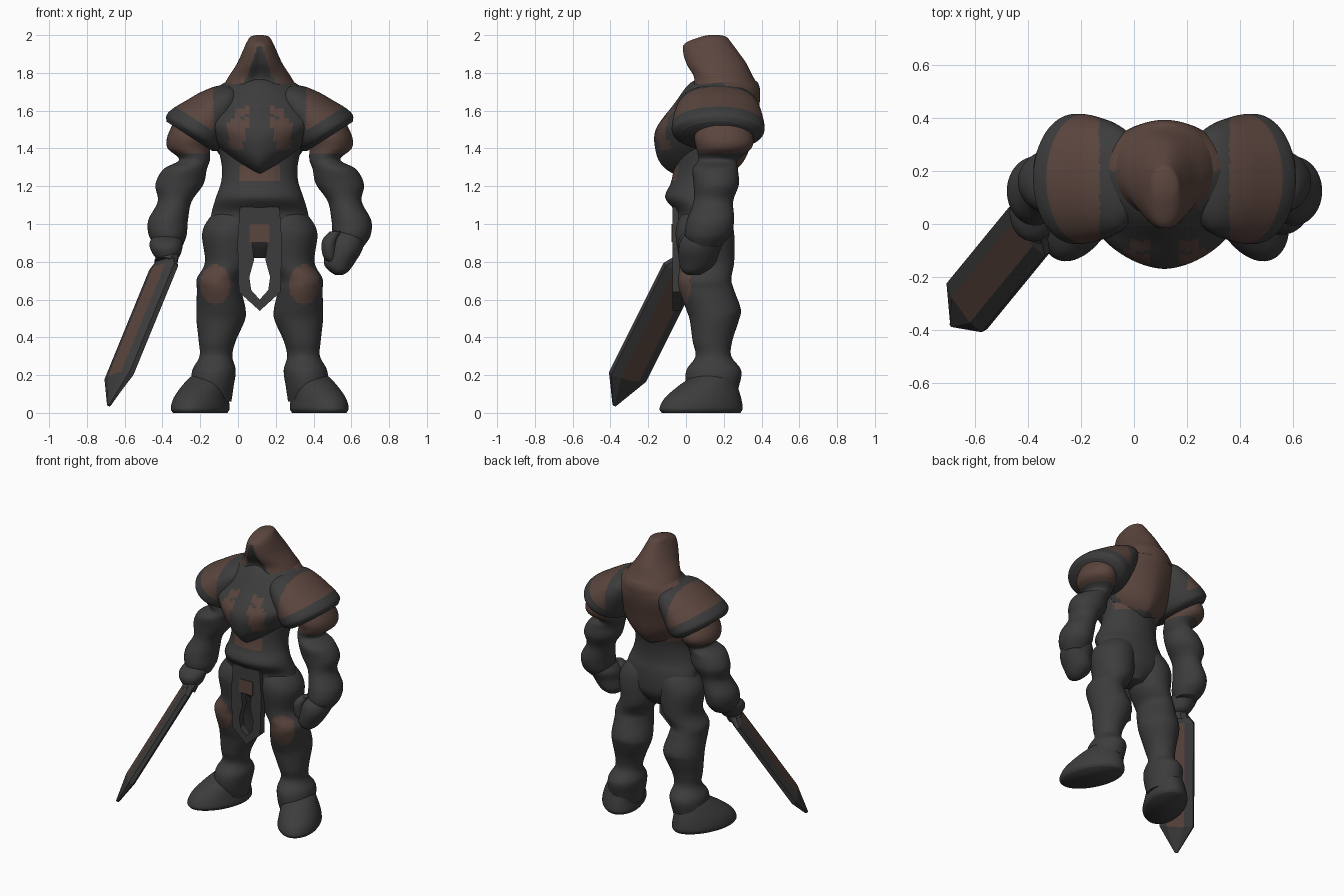
import bpy, bmesh, math
from mathutils import Vector

if "Cube" in bpy.data.objects:
    bpy.data.objects.remove(bpy.data.objects["Cube"])

CX = 0.115  # the figure's plane of symmetry


def material(name, rgb):
    m = bpy.data.materials.new(name)
    m.diffuse_color = (*rgb, 1)
    m.use_nodes = True
    m.node_tree.nodes["Principled BSDF"].inputs["Base Color"].default_value = m.diffuse_color
    return m


MATS = [material("dark_metal", (0.046, 0.046, 0.046)),
        material("brown_leather", (0.105, 0.060, 0.048))]


def finish(name, bm, rule, s=1, dx=CX, flat=False):
    """Colour faces by rule, place on one side (s = 1 or -1), link."""
    for f in bm.faces:
        f.material_index = int(rule(f.calc_center_median())) if rule else 0
        f.smooth = not flat
    for v in bm.verts:
        v.co.x = dx + s * v.co.x
    bmesh.ops.recalc_face_normals(bm, faces=bm.faces)
    me = bpy.data.meshes.new(name)
    bm.to_mesh(me)
    bm.free()
    for m in MATS:
        me.materials.append(m)
    if not flat:
        me.set_sharp_from_angle(angle=math.radians(60))
    ob = bpy.data.objects.new(name, me)
    bpy.context.collection.objects.link(ob)
    return ob


def skin(name, rings, rule=None, **kw):
    """Bridge rings of points into a closed surface."""
    bm = bmesh.new()
    rows = [[bm.verts.new(p) for p in r] for r in rings]
    n = len(rows[0])
    for a, b in zip(rows, rows[1:]):
        for i in range(n):
            j = (i + 1) % n
            bm.faces.new((a[i], a[j], b[j], b[i]))
    bm.faces.new(rows[0][::-1])
    bm.faces.new(rows[-1])
    return finish(name, bm, rule, **kw)


def spline(secs, steps):
    """Catmull-Rom through the section tuples."""
    out = []
    for i in range(len(secs) - 1):
        p0, p1, p2 = secs[max(i - 1, 0)], secs[i], secs[i + 1]
        p3 = secs[min(i + 2, len(secs) - 1)]
        for k in range(steps):
            t = k / steps
            out.append([0.5 * (2 * b + (c - a) * t + (2 * a - 5 * b + 4 * c - d) * t * t
                               + (3 * b - a - 3 * c + d) * t ** 3)
                        for a, b, c, d in zip(p0, p1, p2, p3)])
    return out + [list(secs[-1])]


def loft(name, secs, rule=None, u=(1, 0, 0), v=(0, 1, 0), p=2, bend=None, n=72, steps=9, **kw):
    """Sections are (x, y, z, radius_u, radius_v)."""
    u, v, rings = Vector(u), Vector(v), []
    for x, y, z, ru, rv in spline(secs, steps):
        ring = []
        for i in range(n):
            a = 2 * math.pi * (i + 0.5) / n
            c, d = math.cos(a), math.sin(a)
            q = (Vector((x, y, z)) + u * ru * math.copysign(abs(c) ** (2 / p), c)
                 + v * rv * math.copysign(abs(d) ** (2 / p), d))
            ring.append(bend(q) if bend else q)
        rings.append(ring)
    return skin(name, rings, rule, **kw)


# Hood with a recessed dark face opening
def face_depth(c):
    """Distance inside the pointed face opening, negative outside."""
    return 0.012 + 0.36 * (1.94 - c.z) - abs(c.x) if c.y < 0.14 and c.z < 1.94 else -1


def sink_face(q):
    q.y += 0.03 * max(0, min(1, face_depth(q) / 0.05))
    return q


loft("hood", [(0, .205, 1.66, .24, .185), (0, .205, 1.72, .20, .185), (0, .19, 1.78, .165, .165),
              (0, .155, 1.85, .12, .165), (0, .125, 1.92, .088, .145), (0, .12, 1.96, .07, .12),
              (0, .145, 1.99, .05, .07), (0, .15, 2.0, .02, .03)],
     lambda c: face_depth(c) < 0, bend=sink_face)


# Chest armour with a V-shaped lower edge
def chest_rule(c):
    x = abs(c.x)
    if c.y > 0.2:
        return c.z > 1.3
    panel = .055 + .25 * (1.55 - c.z) < x < .165 and 1.36 + .25 * x < c.z < 1.57 - .1 * x
    slit = 0.05 < x < 0.12 and 1.57 < c.z + .4 * (x - .08) < 1.62
    return panel or slit


def chest_vee(q):
    q.z += 0.45 * abs(q.x) * max(0, min(1, (1.6 - q.z) / 0.3)) * (1 if q.y < 0.15 else 0.4)
    return q


loft("chest_armour", [(0, .08, 1.25, .09, .12), (0, .08, 1.30, .20, .20), (0, .085, 1.38, .265, .245),
                      (0, .10, 1.50, .31, .26), (0, .165, 1.64, .30, .225),
                      (0, .20, 1.74, .20, .185), (0, .21, 1.78, .10, .12)],
     chest_rule, p=1.75, bend=chest_vee)

# Waist and hips
loft("waist_and_hips", [(0, .11, .82, .07, .08), (0, .10, .90, .21, .14), (0, .095, .97, .265, .155),
                        (0, .095, 1.06, .255, .15), (0, .06, 1.14, .232, .17),
                        (0, .075, 1.22, .205, .155), (0, .09, 1.30, .20, .155),
                        (0, .11, 1.40, .22, .17)],
     lambda c: (c.y < 0 and abs(c.x) < .105 and 1.23 < c.z < 1.31) or (c.y > .15 and c.z > 1.3))


# Hanging tabard: two straps meeting in a point, with a brown plate at the top
def plate(name, pts, y0, y1, rule, s):
    bm = bmesh.new()
    f = bm.faces.new([bm.verts.new((x, y0, z)) for x, z in pts])
    ext = bmesh.ops.extrude_face_region(bm, geom=[f])
    for v in ext["geom"]:
        if isinstance(v, bmesh.types.BMVert):
            v.co.y = y1
    finish(name, bm, rule, s=s, flat=True)


for s in (-1, 1):
    plate("tabard", [(0, 1.09), (.105, 1.09), (.118, .9), (.11, .64), (0, .54), (0, .6),
                     (.045, .65), (.055, .72), (.03, .81), (.04, .9), (0, .9)],
          -.072, -.025, None, s)
    plate("tabard_panel", [(0, 1.0), (.053, 1.0), (.053, .905), (0, .905)],
          -.077, -.07, lambda c: 1, s)

for s, side in ((-1, "left"), (1, "right")):
    # Shoulder plates: sloping domes with a dark rim and dark inner band
    ax, base = Vector((-.7, 0, .72)), Vector((.35, .17, 1.485))
    dome = [(-.03, .145, .20), (0, .17, .24), (.05, .17, .245), (.12, .15, .235),
            (.2, .125, .215), (.27, .09, .18), (.315, .045, .11), (.325, .01, .02)]
    loft("shoulder_plate_" + side, [(*(base + ax * t), a, b) for t, a, b in dome],
         lambda c: abs(c.x) > .245 and (c - base).dot(Vector((-.54, 0, .84))) > .06,
         u=(.84, 0, .54), s=s)

    # Arm with brown sleeve and dark elbow and forearm guards
    loft("arm_" + side, [(.355, .19, 1.54, .10, .13), (.375, .20, 1.46, .115, .155),
                         (.375, .20, 1.40, .112, .145), (.345, .17, 1.34, .082, .105),
                         (.395, .155, 1.29, .115, .12), (.425, .16, 1.21, .127, .12),
                         (.45, .145, 1.12, .09, .105), (.485, .13, 1.02, .105, .125),
                         (.487, .115, .94, .10, .12), (.48, .10, .88, .07, .08)],
         lambda c: c.z > 1.375, s=s)

    # Leg with brown knee pad
    loft("leg_" + side, [(.11, .10, 1.10, .08, .07), (.13, .10, 1.04, .13, .13),
                         (.155, .10, .95, .15, .155),
                         (.165, .11, .80, .125, .145), (.215, .10, .71, .118, .14),
                         (.215, .11, .65, .118, .145), (.205, .145, .55, .130, .145),
                         (.207, .15, .49, .128, .13), (.225, .14, .38, .098, .105),
                         (.232, .145, .30, .087, .095), (.242, .147, .225, .115, .145),
                         (.25, .14, .14, .112, .14), (.25, .14, .06, .10, .11)],
         lambda c: c.y < .08 and ((c.x - .235) / .08) ** 2 + ((c.z - .68) / .105) ** 2 < 1, s=s)

    # Splayed boot
    loft("boot_" + side, [(.315, .08, 0, .125, .22), (.315, .08, .025, .138, .232),
                          (.31, .09, .08, .13, .212), (.29, .115, .14, .115, .165),
                          (.265, .14, .19, .10, .115), (.25, .14, .22, .07, .08)],
         u=(.92, .39, 0), v=(-.39, .92, 0), s=s)

# Empty right hand with a thumb
loft("right_hand", [(.47, .11, .97, .08, .09), (.455, .09, .92, .10, .115), (.445, .07, .86, .097, .11),
                    (.42, .06, .79, .08, .095), (.42, .045, .75, .05, .065),
                    (.42, .04, .73, .02, .03)])
loft("right_thumb", [(.40, .02, .96, .03, .03), (.37, .01, .91, .04, .05),
                     (.37, .01, .83, .035, .045), (.39, .01, .79, .015, .02)])

# Sword hand gripping the hilt
loft("sword_hand", [(.49, .10, .95, .06, .07), (.495, .06, .91, .085, .10),
                    (.495, .03, .87, .085, .095), (.49, .02, .82, .06, .07),
                    (.49, .02, .80, .02, .03)], s=-1)

# Sword: blade with a brown fuller, chisel tip, short guard
tip, shoulder, hilt = Vector((-.685, -.38, .04)), Vector((-.63, -.31, .19)), Vector((-.376, 0, .81))
d = (shoulder - hilt).normalized()
w = Vector((.57, -.79, .16))
w = (w - d * w.dot(d)).normalized()
nrm = d.cross(w)
shape = [(-.115, -.014), (-.06, -.032), (.06, -.032), (.115, -.014),
         (.115, .014), (.06, .032), (-.06, .032), (-.115, .014)]


def slab(c, k, t=1):
    return [c + w * a * k + nrm * b * t for a, b in shape]


def fuller(c):
    r = c - hilt
    return abs(r.dot(w)) < .03 and .06 < r.dot(d) < (shoulder - hilt).length


skin("sword_blade", [slab(hilt, .6), slab(hilt + d * .05, 1), slab(shoulder, 1), slab(tip, .08, .3)],
     fuller, dx=0, flat=True)
skin("sword_guard", [slab(hilt - d * .06, .45, 1.3), slab(hilt + d * .02, .65, 1.5)], dx=0, flat=True)
skin("sword_grip", [slab(hilt - d * .14, .25), slab(hilt, .25)], dx=0, flat=True)
